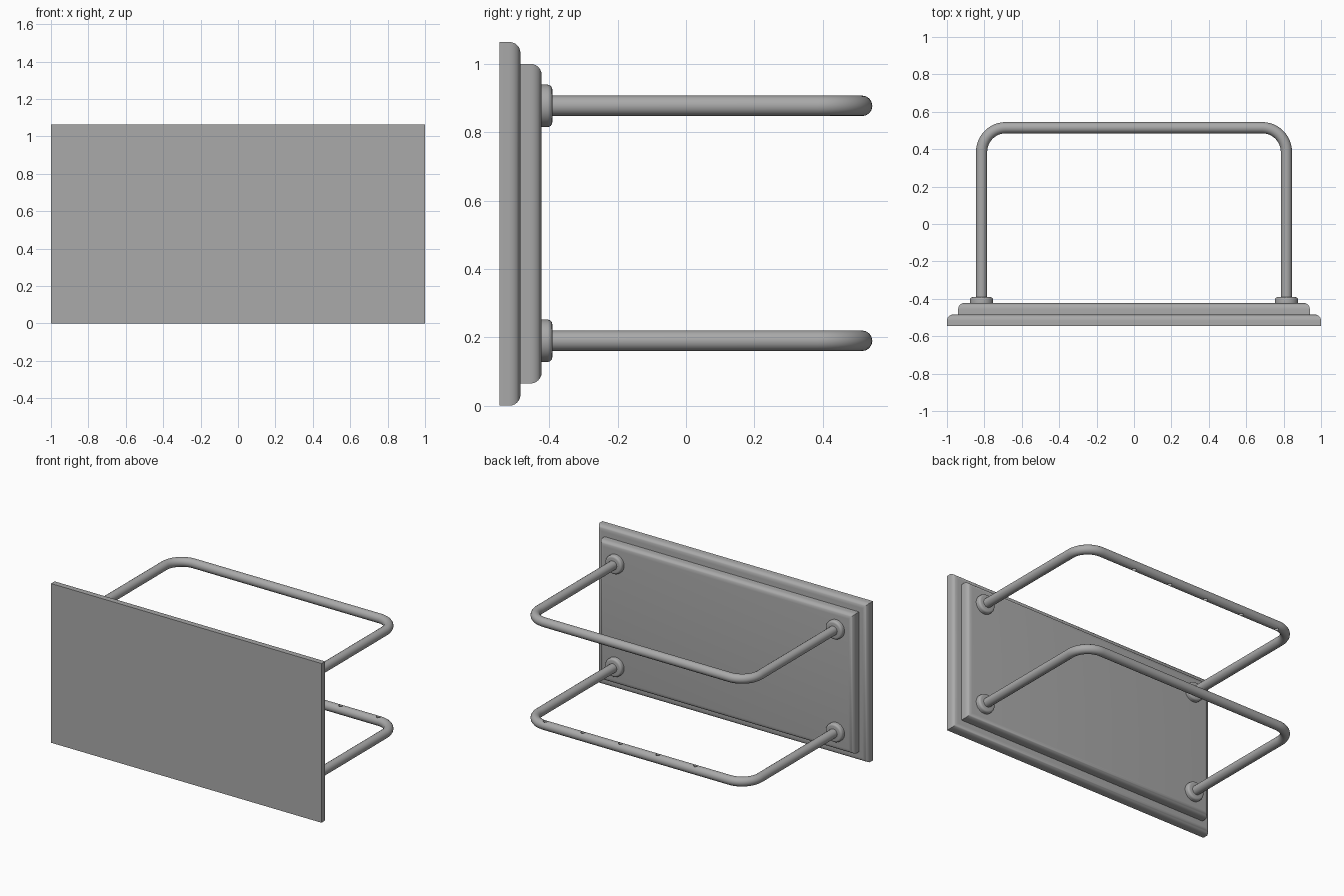
import bpy
import bmesh
import math
from mathutils import Matrix, Vector

cube = bpy.data.objects.get("Cube")
if cube:
    bpy.data.objects.remove(cube, do_unlink=True)

grey = bpy.data.materials.new("plain grey")
grey.use_nodes = True
grey.diffuse_color = (0.4, 0.4, 0.4, 1)
grey.node_tree.nodes["Principled BSDF"].inputs["Base Color"].default_value = (0.4, 0.4, 0.4, 1)


def activate(obj):
    bpy.ops.object.select_all(action="DESELECT")
    obj.select_set(True)
    bpy.context.view_layer.objects.active = obj


def finish(name, bm):
    mesh = bpy.data.meshes.new(name)
    bmesh.ops.recalc_face_normals(bm, faces=bm.faces)
    bm.to_mesh(mesh)
    bm.free()
    obj = bpy.data.objects.new(name, mesh)
    bpy.context.collection.objects.link(obj)
    mesh.materials.append(grey)
    activate(obj)
    bpy.ops.object.shade_smooth_by_angle(angle=math.radians(35))
    return obj


def round_back_edges(bm, back, radius, segments):
    rim = [e for e in bm.edges if all(abs(v.co.y - back) < 1e-4 for v in e.verts)]
    bmesh.ops.bevel(bm, geom=rim, offset=radius, segments=segments,
                    profile=0.5, affect="EDGES")


def panel(name, half_width, front, back, bottom, top):
    bm = bmesh.new()
    centre = Vector((0, (front + back) / 2, (bottom + top) / 2))
    size = Matrix.Diagonal((2 * half_width, back - front, top - bottom, 1))
    bmesh.ops.create_cube(bm, size=1, matrix=Matrix.Translation(centre) @ size)
    round_back_edges(bm, back, 0.033, 6)
    return finish(name, bm)


def flange(name, x, z):
    front, back = -0.425, -0.391
    bm = bmesh.new()
    place = Matrix.Translation((x, (front + back) / 2, z)) @ Matrix.Rotation(math.pi / 2, 4, "X")
    bmesh.ops.create_cone(bm, cap_ends=True, segments=40, radius1=0.062,
                          radius2=0.062, depth=back - front, matrix=place)
    round_back_edges(bm, back, 0.014, 4)
    return finish(name, bm)


ROD_X, ROD_Y, ROD_R, BEND = 0.815, 0.515, 0.03, 0.13


def rail(name, z, side):
    # U-shaped path with rounded corners
    path = [(ROD_X, -0.42)]
    for sign, start in ((1, 0), (-1, math.pi / 2)):
        for i in range(13):
            a = start + i * math.pi / 24
            path.append((sign * (ROD_X - BEND) + BEND * math.cos(a),
                         ROD_Y - BEND + BEND * math.sin(a)))
    path.append((-ROD_X, -0.42))
    curve = bpy.data.curves.new(name, "CURVE")
    curve.dimensions = "3D"
    curve.bevel_depth = ROD_R
    curve.bevel_resolution = 6
    curve.use_fill_caps = True
    spline = curve.splines.new("POLY")
    spline.points.add(len(path) - 1)
    for point, (x, y) in zip(spline.points, path):
        point.co = (x, y, z, 1)
    curve.materials.append(grey)
    obj = bpy.data.objects.new(name, curve)
    bpy.context.collection.objects.link(obj)
    activate(obj)
    bpy.ops.object.convert(target="MESH")
    obj = bpy.context.object
    bm = bmesh.new()
    bm.from_mesh(obj.data)
    bmesh.ops.remove_doubles(bm, verts=bm.verts, dist=1e-5)
    bmesh.ops.recalc_face_normals(bm, faces=bm.faces)
    bm.to_mesh(obj.data)
    bm.free()

    # Row of small blind holes facing the other rail
    bm = bmesh.new()
    for i in range(5):
        x = side * (0.123 + (i - 2) * 0.278)
        bmesh.ops.create_cone(bm, cap_ends=True, segments=16, radius1=0.014, radius2=0.014,
                              depth=0.05,
                              matrix=Matrix.Translation((x, ROD_Y, z + side * 0.025)))
    cutter = finish(name + "_hole_cutter", bm)
    cutter.hide_render = True
    activate(obj)
    cut = obj.modifiers.new("holes", "BOOLEAN")
    cut.operation = "DIFFERENCE"
    cut.solver = "EXACT"
    cut.object = cutter
    bpy.ops.object.modifier_apply(modifier=cut.name)
    bpy.data.objects.remove(cutter, do_unlink=True)
    bpy.ops.object.shade_smooth_by_angle(angle=math.radians(35))


# Stepped backing board
panel("front_panel", 1.0, -0.546, -0.484, 0, 1.064)
panel("rear_panel", 0.94, -0.486, -0.422, 0.065, 1.0)

# Two rails, each held by a pair of round flanges
for level, z, side in (("lower", 0.19, 1), ("upper", 0.877, -1)):
    rail(level + "_rail", z, side)
    for label, x in (("left", ROD_X), ("right", -ROD_X)):
        flange(f"{level}_{label}_flange", x, z)
